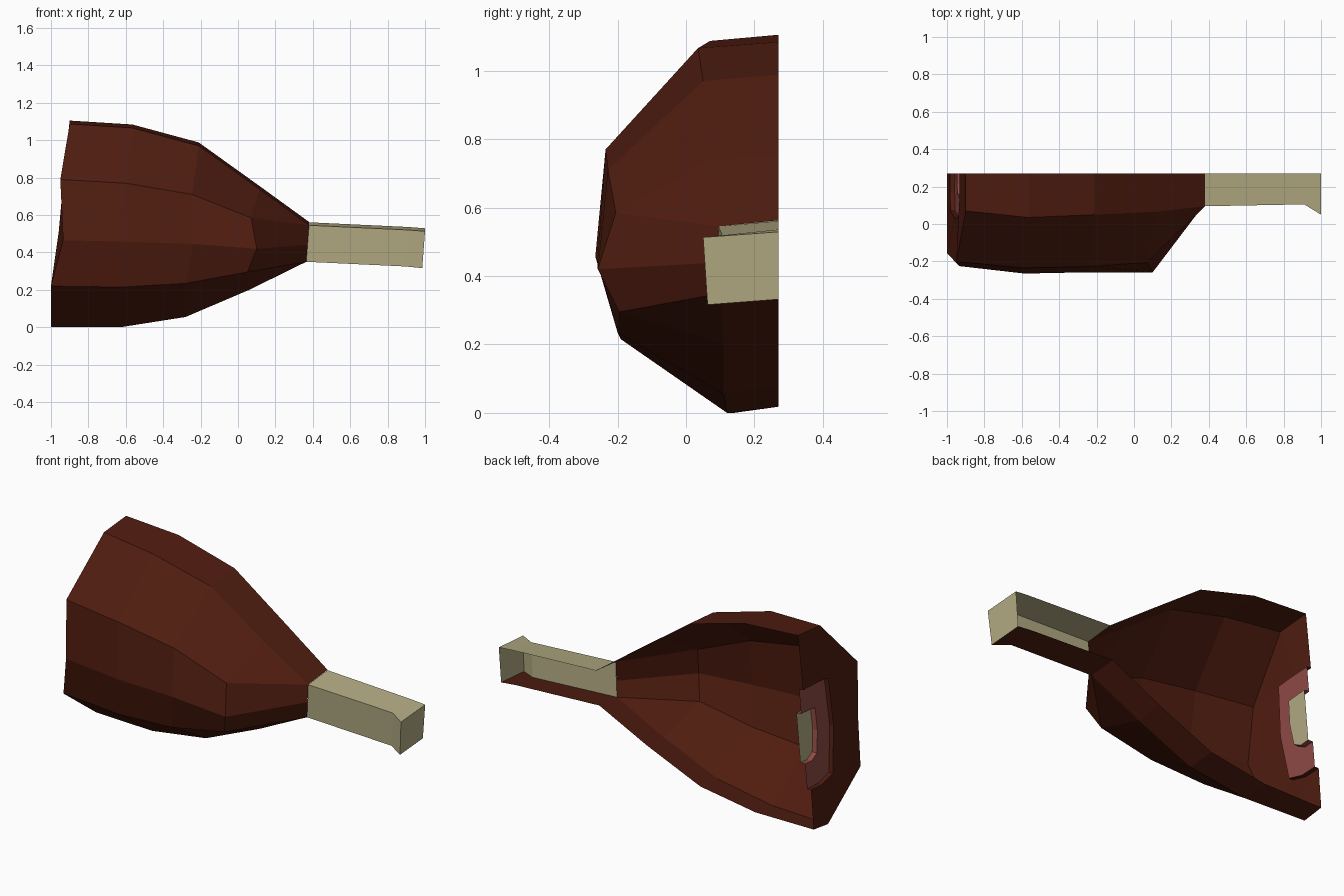
import bpy, bmesh

if "Cube" in bpy.data.objects:
    bpy.data.objects.remove(bpy.data.objects["Cube"])

BACK = 0.27  # the model is an open half shell cut at this y


def material(name, rgb):
    m = bpy.data.materials.new(name)
    m.diffuse_color = (*rgb, 1)
    m.use_nodes = True
    m.node_tree.nodes["Principled BSDF"].inputs["Base Color"].default_value = m.diffuse_color
    return m


MEAT = material("roast_brown", (0.08, 0.012, 0.005))
PINK = material("rare_pink", (0.28, 0.07, 0.06))
BONE = material("bone_cream", (0.45, 0.41, 0.23))


def loft(name, rows, mats, end=False, start=False, strip_mats=None):
    """Flat quads between successive rows of points, optionally closed at either end."""
    bm = bmesh.new()
    vs = [[bm.verts.new(p) for p in row] for row in rows]
    for a, b in zip(vs, vs[1:]):
        for j in range(len(a) - 1):
            f = bm.faces.new((a[j], a[j + 1], b[j + 1], b[j]))
            if strip_mats:
                f.material_index = strip_mats[j]
    if end:
        bm.faces.new(vs[-1])
    if start:
        bm.faces.new(vs[0][::-1])
    bmesh.ops.remove_doubles(bm, verts=bm.verts, dist=0.0005)
    me = bpy.data.meshes.new(name)
    bm.to_mesh(me)
    bm.free()
    for m in mats:
        me.materials.append(m)
    ob = bpy.data.objects.new(name, me)
    bpy.context.collection.objects.link(ob)
    return ob


def with_back(row, rise=0.018):
    """Add the two points where a section meets the cut plane."""
    t, b = row[0], row[-1]
    return [(t[0], BACK, t[2] + rise), *row, (b[0], BACK, b[2] + rise)]


# Meat sections from the wide end to the neck: top, upper, middle, lower, bottom
sections = [
    [(-.90, .07, 1.087), (-.95, -.20, .79), (-.935, -.225, .465), (-1.0, -.155, .22), (-1.0, .14, 0)],
    [(-.565, .035, 1.066), (-.60, -.235, .77), (-.585, -.265, .457), (-.62, -.19, .215), (-.63, .12, 0)],
    [(-.21, .05, .97), (-.245, -.228, .71), (-.24, -.258, .445), (-.28, -.20, .235), (-.28, .11, .055)],
    [(.115, .065, .737), (.07, -.205, .585), (.10, -.258, .42), (.05, -.195, .295), (.06, .11, .20)],
    [(.38, .095, .545), (.38, .095, .545), (.372, .10, .44), (.365, .105, .35), (.365, .105, .35)],
]
rows = [with_back(s) for s in sections]
loft("meat", rows, [MEAT])


# Cut end: rim of meat, then pink flesh and bone stepped inwards
def cap_ring(yz, depth):
    return [(-0.9 - (1.1 - z) / 11 + depth, y, z) for y, z in yz]


flesh = [(BACK, .80), (.15, .795), (.045, .785), (.03, .51), (.07, .26), (.17, .235), (BACK, .24)]
core = [(BACK, .66), (.20, .655), (.145, .65), (.14, .52), (.16, .40), (.21, .375), (BACK, .38)]
loft("meat_rim", [cap_ring(flesh, .02), cap_ring(flesh, -.005), rows[0]], [MEAT])
loft("pink_flesh", [cap_ring(core, .05), cap_ring(core, .02), cap_ring(flesh, .02)], [PINK])
loft("bone_core", [cap_ring(core, .05)], [BONE], start=True)

# Bone handle with a flared tip and a brown underside
handle = [
    [(.38, .095, .545), (.365, .105, .35)],
    [(.91, .105, .520), (.895, .113, .325)],
    [(1.0, .05, .513), (.985, .063, .316)],
]
loft("bone_handle", [with_back(s, .016) for s in handle], [BONE, MEAT],
     end=True, strip_mats=[0, 0, 1])
